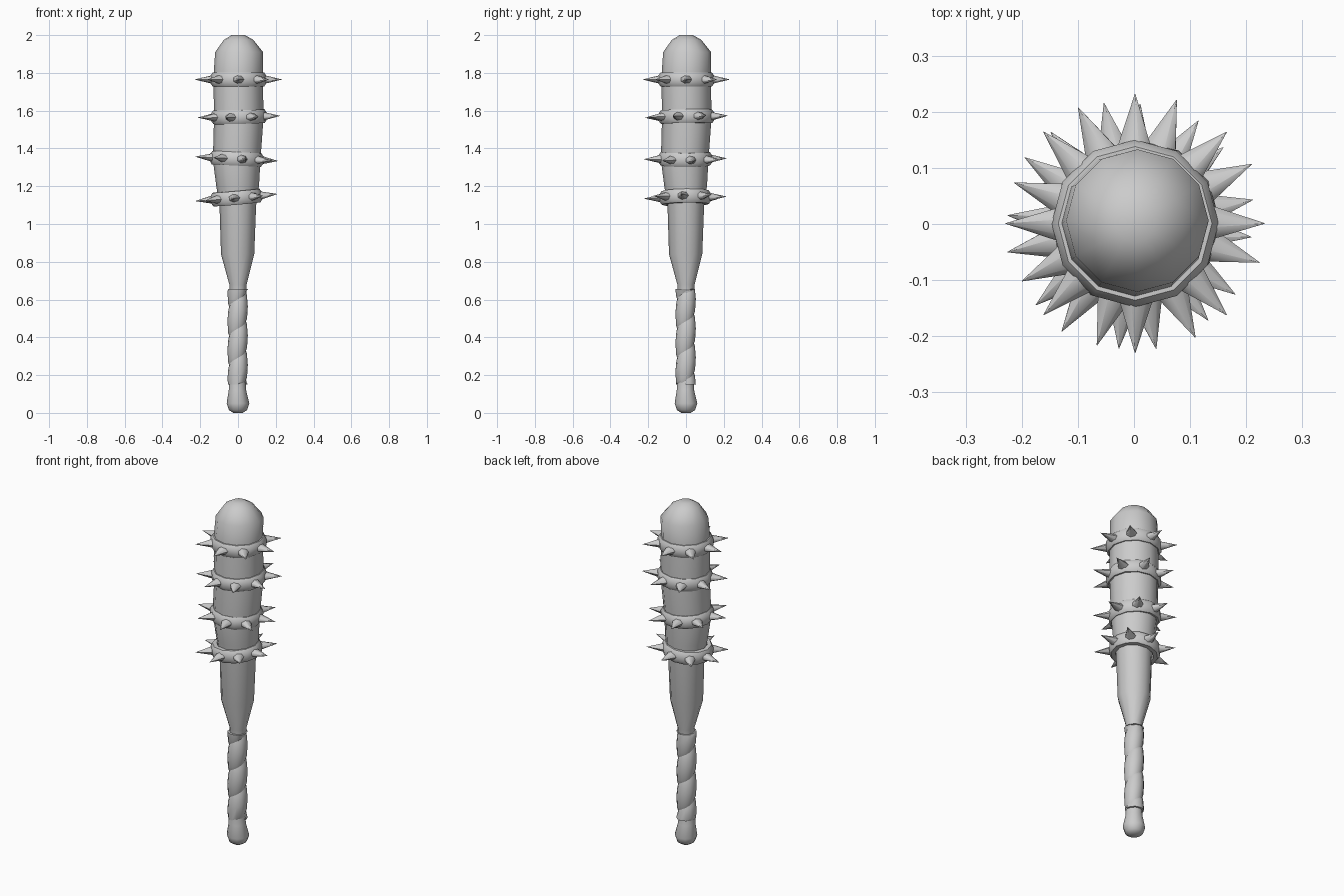
import bpy, bmesh
from math import sin, cos, pi, radians
from mathutils import Matrix, Vector

if "Cube" in bpy.data.objects:
    bpy.data.objects.remove(bpy.data.objects["Cube"])


def finish(name, bm, angle):
    bmesh.ops.recalc_face_normals(bm, faces=bm.faces)
    me = bpy.data.meshes.new(name)
    bm.to_mesh(me)
    bm.free()
    ob = bpy.data.objects.new(name, me)
    bpy.context.collection.objects.link(ob)
    bpy.ops.object.select_all(action='DESELECT')
    ob.select_set(True)
    bpy.context.view_layer.objects.active = ob
    bpy.ops.object.shade_smooth_by_angle(angle=radians(angle))
    return ob


def skin(bm, rows, wrap_rows=False, wrap_cols=True):
    """Bridge rows of points with quads."""
    v = [[bm.verts.new(p) for p in row] for row in rows]
    nr, nc = len(v), len(v[0])
    for i in range(nr if wrap_rows else nr - 1):
        for j in range(nc if wrap_cols else nc - 1):
            a, b = v[i], v[(i + 1) % nr]
            k = (j + 1) % nc
            bm.faces.new((a[j], a[k], b[k], b[j]))
    return v


def ring(r, z, n, cx=0, cy=0):
    return [Vector((cx + r * cos(2 * pi * j / n), cy + r * sin(2 * pi * j / n), z))
            for j in range(n)]


# Wooden shaft: z, radius, centre drift
profile = [(0.0, .025, 0), (.015, .048, 0), (.05, .06, 0), (.12, .046, -.003),
           (.20, .043, -.004), (.62, .043, 0), (.68, .046, 0), (.84, .088, -.002),
           (1.10, .097, -.001), (1.20, .113, -.002), (1.34, .126, -.007),
           (1.56, .131, .004), (1.78, .131, .001), (1.91, .127, .006),
           (1.975, .078, .003), (2.0, .035, .002)]
bm = bmesh.new()
rows = skin(bm, [ring(r, z, 12, c, c) for z, r, c in profile])
bm.faces.new(rows[0])
bm.faces.new(rows[-1])
finish("club_shaft", bm, 40)

# Spiral grip wrap: a bulging strip wound around the handle
bm = bmesh.new()
section = [(-.01, .041), (.015, .05), (.08, .054), (.14, .049), (.165, .041)]
rows = []
for i in range(54):
    a = 2 * pi * i / 12
    z0 = .02 + .155 * i / 12
    rows.append([Vector((r * cos(a) - .002, r * sin(a) - .002,
                         min(max(z0 + dz, .15), .655))) for dz, r in section])
skin(bm, rows, wrap_cols=False)
bmesh.ops.remove_doubles(bm, verts=bm.verts, dist=.0005)
finish("grip_wrap", bm, 40)

# Spiked bands: height, band radius, centre drift, spin of spikes, tilt x, tilt y
bands = [(1.765, .149, .002, 0, 0, 0),
         (1.568, .148, .005, 27, 1, -1.5),
         (1.345, .142, -.007, 12, 0, 3),
         (1.14, .137, -.008, -5, 1, -5)]
for i, (z, r, c, spin, tx, ty) in enumerate(bands, 1):
    place = (Matrix.Translation((c, c * .5, z)) @ Matrix.Rotation(radians(tx), 4, 'X')
             @ Matrix.Rotation(radians(ty), 4, 'Y'))
    bm = bmesh.new()
    skin(bm, [ring(q, h, 12) for q, h in
              ((r - .035, -.036), (r - .012, -.036), (r, -.018), (r, .018),
               (r - .012, .036), (r - .035, .036))], wrap_rows=True)
    finish(f"band_{i}", bm, 40).matrix_world = place

    # Eight cone spikes around each band
    bm = bmesh.new()
    tip = r + .082
    for k in range(8):
        m = (Matrix.Rotation(radians(spin + 45 * k), 4, 'Z')
             @ Matrix.Translation(((r - .02 + tip) / 2, 0, 0))
             @ Matrix.Rotation(pi / 2, 4, 'Y') @ Matrix.Diagonal((.75, 1, 1, 1)))
        bmesh.ops.create_cone(bm, cap_ends=True, segments=7, radius1=.034, radius2=.0005,
                              depth=tip - r + .02, matrix=m)
    finish(f"spikes_{i}", bm, 60).matrix_world = place
